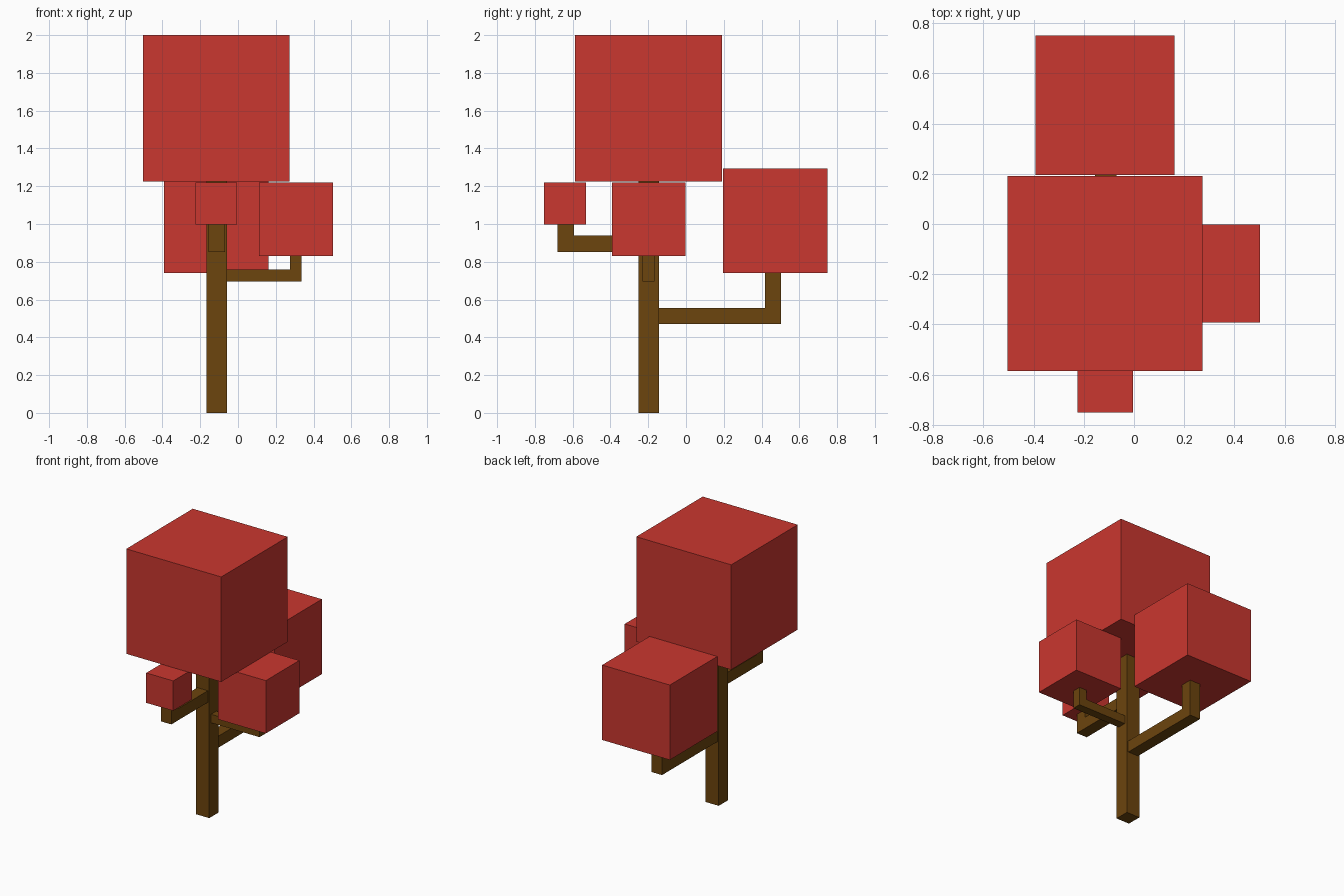
import bpy, bmesh
from mathutils import Vector

if "Cube" in bpy.data.objects:
    bpy.data.objects.remove(bpy.data.objects["Cube"])

CX, CY = -0.113, -0.198  # trunk axis


def material(name, rgb):
    m = bpy.data.materials.new(name)
    m.diffuse_color = (*rgb, 1)
    m.use_nodes = True
    m.node_tree.nodes["Principled BSDF"].inputs["Base Color"].default_value = m.diffuse_color
    return m


BARK = material("bark", (0.15, 0.058, 0.004))
LEAF = material("leaves", (0.59, 0.038, 0.029))


def finish(bm, name, mat):
    bmesh.ops.recalc_face_normals(bm, faces=bm.faces)
    mesh = bpy.data.meshes.new(name)
    bm.to_mesh(mesh)
    bm.free()
    mesh.materials.append(mat)
    bpy.context.collection.objects.link(bpy.data.objects.new(name, mesh))


def box(name, center, size, mat):
    bm = bmesh.new()
    bmesh.ops.create_cube(bm, size=1)
    bmesh.ops.scale(bm, vec=size, verts=bm.verts)
    bmesh.ops.translate(bm, vec=center, verts=bm.verts)
    finish(bm, name, mat)


def branch(name, direction, start, end, z0, z1, t):
    """Elbow profile leaving the trunk along direction, then rising to z1."""
    d = Vector(direction)
    side = d.cross(Vector((0, 0, 1)))
    profile = [(start, z0), (end, z0), (end, z1), (end - t, z1),
               (end - t, z0 + t), (start, z0 + t)]
    bm = bmesh.new()
    face = bm.faces.new([bm.verts.new(Vector((CX, CY, z)) + d * r - side * t / 2)
                         for r, z in profile])
    ext = bmesh.ops.extrude_face_region(bm, geom=[face], use_keep_orig=True)
    bmesh.ops.translate(bm, vec=side * t,
                        verts=[v for v in ext["geom"] if isinstance(v, bmesh.types.BMVert)])
    finish(bm, name, BARK)


# Trunk and crown
box("trunk", (CX, CY, 0.6125), (0.108, 0.108, 1.225), BARK)
box("crown_leaves", (-0.115, CY, 1.612), (0.777, 0.777, 0.776), LEAF)

# Elbow branches: name, direction, reach, bottom z, top z, thickness
for name, d, reach, z0, z1, t in [
        ("right", (1, 0, 0), 0.450, 0.696, 0.830, 0.063),
        ("back", (0, 1, 0), 0.700, 0.471, 0.741, 0.085),
        ("front", (0, -1, 0), 0.481, 0.853, 0.998, 0.086)]:
    branch(name + "_branch", d, 0.054, reach, z0, z1, t)

# Leaf cubes on the branches
for name, c, s in [
        ("right", (0.307, -0.197, 1.025), 0.391),
        ("back", (-0.116, 0.473, 1.018), 0.554),
        ("front", (-0.115, -0.640, 1.109), 0.221)]:
    box(name + "_leaves", c, (s, s, s), LEAF)
